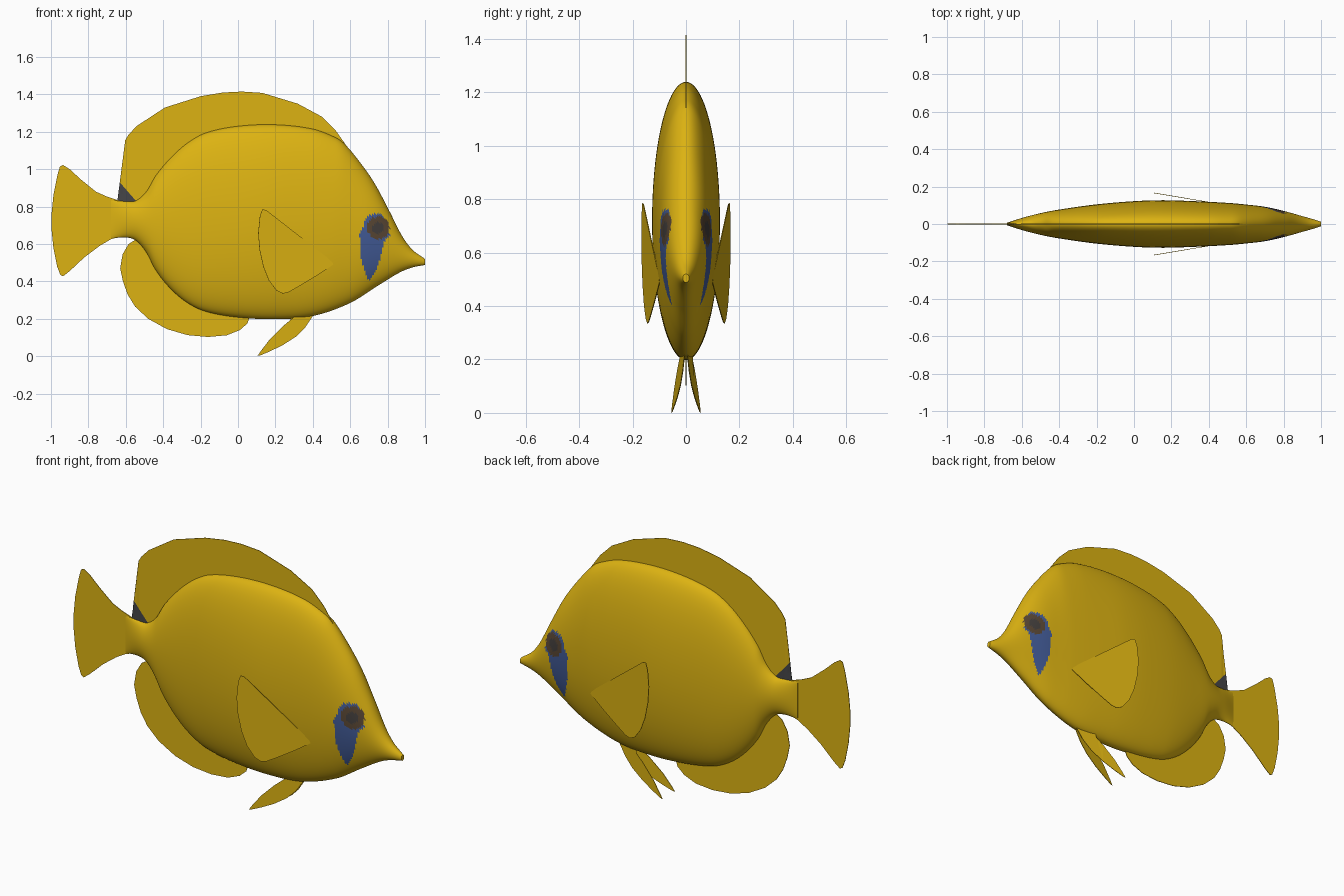
import bpy, bmesh, math
from mathutils import Vector

if "Cube" in bpy.data.objects:
    bpy.data.objects.remove(bpy.data.objects["Cube"])


def material(name, rgb):
    m = bpy.data.materials.new(name)
    m.diffuse_color = (*rgb, 1)
    m.use_nodes = True
    m.node_tree.nodes["Principled BSDF"].inputs["Base Color"].default_value = m.diffuse_color
    return m


YELLOW = material("yellow", (0.72, 0.45, 0.006))
BLUE = material("blue", (0.055, 0.105, 0.31))
BROWN = material("brown", (0.10, 0.062, 0.034))
PUPIL = material("dark_pupil", (0.055, 0.048, 0.045))
GREY = material("charcoal", (0.06, 0.06, 0.065))


def finish(bm, name, mats):
    bmesh.ops.recalc_face_normals(bm, faces=bm.faces)
    me = bpy.data.meshes.new(name)
    bm.to_mesh(me)
    bm.free()
    ob = bpy.data.objects.new(name, me)
    bpy.context.collection.objects.link(ob)
    for m in mats:
        me.materials.append(m)
    return ob


def curve(keys, x):
    """Smooth interpolation through (x, value) keys."""
    def slope(i):
        a, b = keys[max(i - 1, 0)], keys[min(i + 1, len(keys) - 1)]
        return (b[1] - a[1]) / (b[0] - a[0])
    for i in range(len(keys) - 1):
        (x0, v0), (x1, v1) = keys[i], keys[i + 1]
        if x <= x1 or i == len(keys) - 2:
            h = x1 - x0
            t = min(max((x - x0) / h, 0), 1)
            return ((2*t**3 - 3*t*t + 1) * v0 + (t**3 - 2*t*t + t) * h * slope(i)
                    + (3*t*t - 2*t**3) * v1 + (t**3 - t*t) * h * slope(i + 1))


def inside(poly, x, z):
    hit = False
    for (ax, az), (bx, bz) in zip(poly, poly[1:] + poly[:1]):
        if (az > z) != (bz > z) and x < ax + (z - az) * (bx - ax) / (bz - az):
            hit = not hit
    return hit


# Body: elliptical rings following the back, belly and width curves
BACK = [(-.68, .835), (-.6, .828), (-.545, .832), (-.49, .88), (-.44, .965), (-.36, 1.06),
        (-.27, 1.14), (-.17, 1.195), (0, 1.23), (.2, 1.238), (.4, 1.215), (.52, 1.17),
        (.57, 1.135), (.65, 1.04), (.73, .925), (.81, .775), (.875, .647), (.93, .572), (1, .52)]
BELLY = [(-.68, .63), (-.6, .635), (-.545, .618), (-.49, .555), (-.44, .46), (-.36, .36),
         (-.27, .285), (-.17, .238), (0, .208), (.2, .198), (.4, .215), (.6, .285),
         (.757, .383), (.865, .448), (.93, .474), (1, .488)]
WIDTH = [(-.68, .006), (-.6, .032), (-.5, .058), (-.4, .077), (-.2, .105), (0, .122),
         (.15, .127), (.3, .123), (.5, .113), (.6, .104), (.7, .092), (.8, .07),
         (.9, .042), (.97, .022), (1, .012)]
PATCH = [(.65, .66), (.67, .70), (.70, .76), (.77, .76), (.80, .71), (.81, .65), (.785, .615),
         (.77, .56), (.74, .46), (.70, .40), (.67, .47), (.655, .55)]
EYE = (.75, .687)

bm = bmesh.new()
COLS, SEG = 190, 112
rings = []
for i in range(COLS + 1):
    x = -.68 + 1.68 * i / COLS
    top, bot, w = curve(BACK, x), curve(BELLY, x), curve(WIDTH, x)
    mid, half = (top + bot) / 2, (top - bot) / 2
    rings.append([bm.verts.new((x, w * math.sin(2 * math.pi * k / SEG),
                                mid + half * math.cos(2 * math.pi * k / SEG)))
                  for k in range(SEG)])
for a, b in zip(rings, rings[1:]):
    for k in range(SEG):
        n = (k + 1) % SEG
        bm.faces.new((a[k], b[k], b[n], a[n]))
bm.faces.new(rings[0])
bm.faces.new(rings[-1])
# Eye and blue cheek marking
for f in bm.faces:
    f.smooth = True
    c = f.calc_center_median()
    r = math.hypot(c.x - EYE[0], c.z - EYE[1])
    if r < .032:
        f.material_index = 3
    elif r < .06:
        f.material_index = 2
    elif inside(PATCH, c.x, c.z):
        f.material_index = 1
body = finish(bm, "body", [YELLOW, BLUE, BROWN, PUPIL])
bpy.context.view_layer.objects.active = body
body.select_set(True)
bpy.ops.object.shade_smooth_by_angle(angle=math.radians(40))


def fin(name, outline, y0=0, slope=0, side=1, cut=None):
    """Thin flat fin; y = side * (y0 + slope * x). The cut line parts off a dark corner."""
    bm = bmesh.new()
    bm.faces.new([bm.verts.new((x, side * (y0 + slope * x), z)) for x, z in outline])
    bmesh.ops.triangulate(bm, faces=bm.faces)
    if cut:
        (ax, az), (bx, bz) = cut
        p, no = Vector((ax, 0, az)), Vector((bz - az, 0, ax - bx))
        bmesh.ops.bisect_plane(bm, geom=bm.verts[:] + bm.edges[:] + bm.faces[:],
                               plane_co=p, plane_no=no)
        for f in bm.faces:
            f.material_index = int((f.calc_center_median() - p).dot(no) > 0)
    ob = finish(bm, name, [YELLOW, GREY])
    mod = ob.modifiers.new("thickness", 'SOLIDIFY')
    mod.thickness, mod.offset = .003, 0
    return ob


# Fins along the middle
fin("dorsal_fin", [(-.645, .83), (-.632, .93), (-.603, 1.155), (-.585, 1.185), (-.54, 1.232),
                   (-.39, 1.33), (-.2, 1.39), (-.08, 1.41), (.02, 1.415), (.13, 1.408),
                   (.32, 1.35), (.45, 1.28), (.52, 1.21), (.58, 1.125), (.45, 1.1), (0, 1.1),
                   (-.25, 1.02), (-.4, .9), (-.5, .78), (-.6, .8)],
    cut=((-.632, .93), (-.547, .832)))
fin("anal_fin", [(-.5, .65), (-.545, .625), (-.585, .60), (-.617, .545), (-.63, .47),
                 (-.615, .40), (-.59, .33), (-.55, .265), (-.48, .20), (-.38, .145),
                 (-.27, .113), (-.16, .103), (-.06, .112), (.01, .14), (.05, .175),
                 (.06, .205), (0, .3), (-.25, .4), (-.4, .55)])
fin("tail_fin", [(-.6, .82), (-.66, .84), (-.70, .853), (-.76, .88), (-.84, .945), (-.90, 1.0),
                 (-.935, 1.022), (-.952, 1.015), (-.965, .97), (-.987, .86), (-.998, .75),
                 (-.998, .69), (-.987, .58), (-.967, .48), (-.95, .435), (-.935, .428),
                 (-.90, .455), (-.82, .53), (-.74, .59), (-.68, .625), (-.6, .65)])

# Paired fins on both flanks
for side, tag in ((1, "left"), (-1, "right")):
    fin("pectoral_fin_" + tag,
        [(.51, .49), (.50, .51), (.3, .665), (.15, .782), (.13, .785), (.117, .75), (.108, .66),
         (.115, .57), (.135, .48), (.165, .405), (.205, .352), (.24, .335), (.27, .342),
         (.32, .37), (.42, .43)], .184, -.168, side)
    fin("pelvic_fin_" + tag,
        [(.3, .26), (.3, .21), (.24, .16), (.17, .09), (.12, .025), (.105, .002), (.12, .005),
         (.17, .026), (.24, .06), (.31, .105), (.36, .155), (.4, .215), (.38, .26)],
        .0712, -.165, side)
